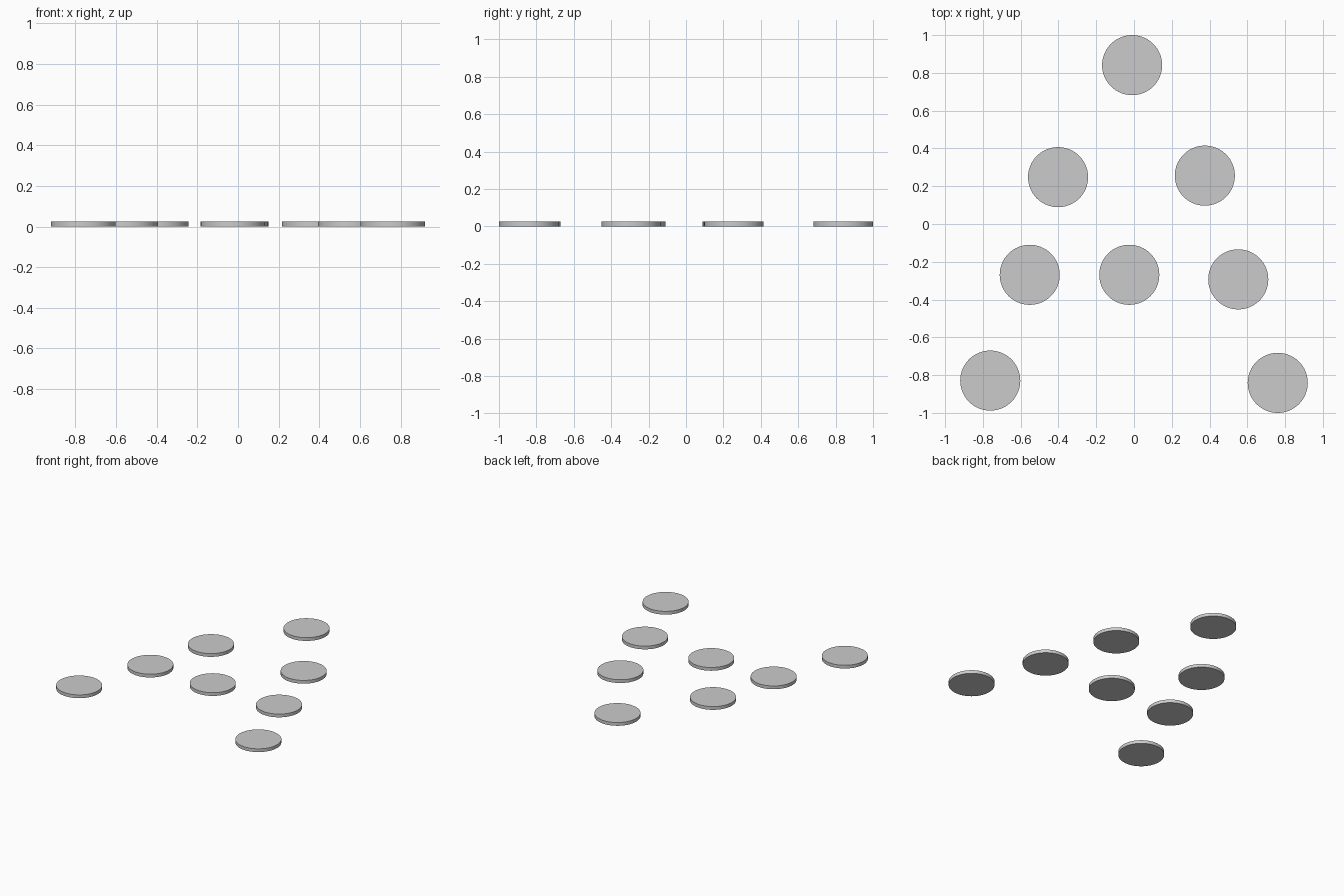
import bpy

if "Cube" in bpy.data.objects:
    bpy.data.objects.remove(bpy.data.objects["Cube"])

RADIUS = 0.159
HEIGHT = 0.025

# Disc centres, back row to front row
centres = [
    (-0.01, 0.841),
    (-0.402, 0.248), (0.375, 0.256),
    (-0.552, -0.269), (-0.025, -0.269), (0.552, -0.293),
    (-0.761, -0.829), (0.761, -0.841),
]


def add_disc(name, x, y):
    bpy.ops.mesh.primitive_cylinder_add(
        vertices=64, radius=RADIUS, depth=HEIGHT, location=(x, y, HEIGHT / 2))
    disc = bpy.context.object
    disc.name = name
    bpy.ops.object.shade_smooth_by_angle()


# Flat round discs scattered in a triangle
for i, (x, y) in enumerate(centres, 1):
    add_disc(f"disc_{i}", x, y)
